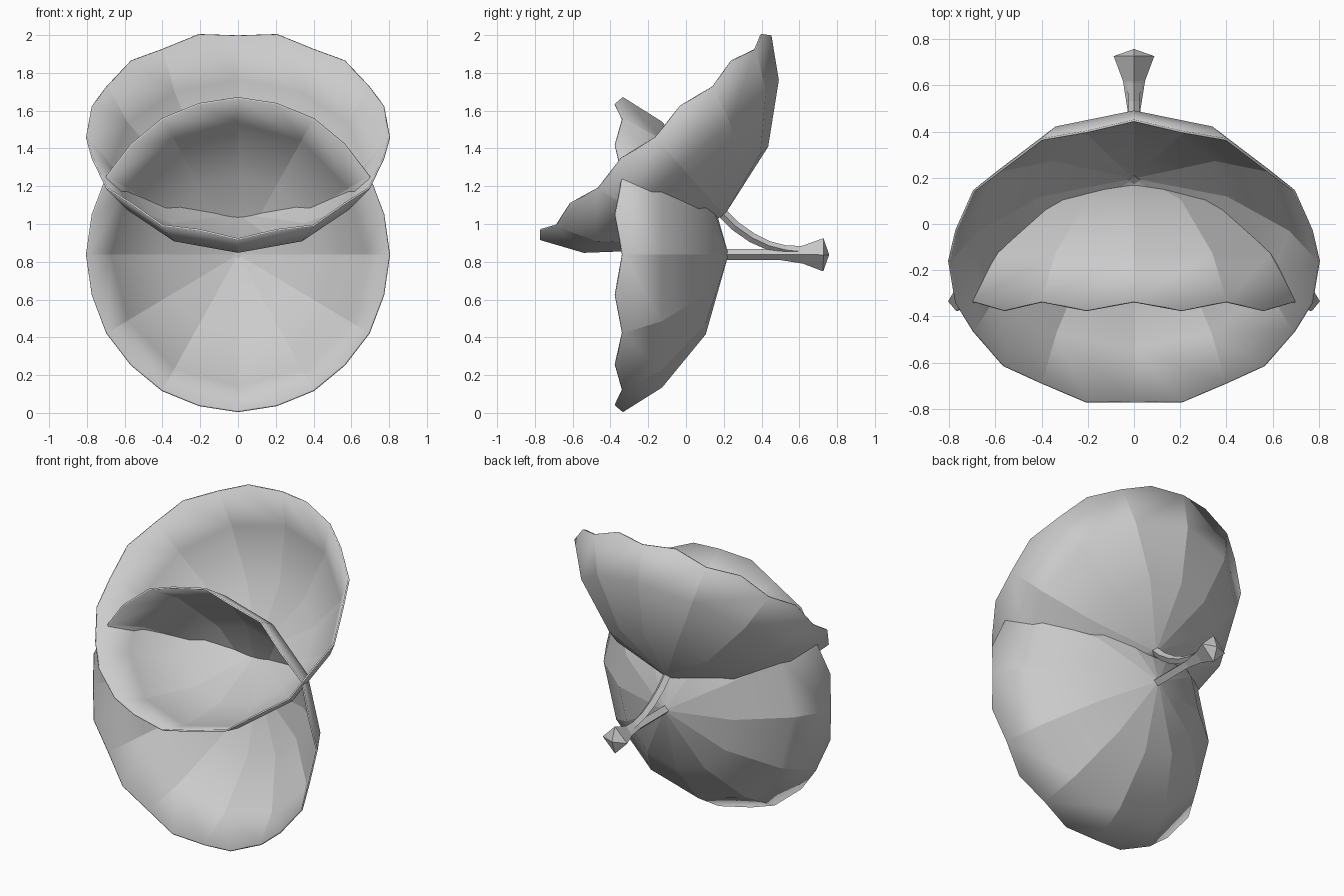
import bpy, bmesh, math
from mathutils import Vector

if "Cube" in bpy.data.objects:
    bpy.data.objects.remove(bpy.data.objects["Cube"])

grey = bpy.data.materials.new("plain grey")
grey.diffuse_color = (0.6, 0.6, 0.6, 1)
grey.use_nodes = True
grey.node_tree.nodes["Principled BSDF"].inputs["Base Color"].default_value = grey.diffuse_color


def finish(name, bm):
    bmesh.ops.recalc_face_normals(bm, faces=bm.faces)
    mesh = bpy.data.meshes.new(name)
    bm.to_mesh(mesh)
    bm.free()
    mesh.materials.append(grey)
    obj = bpy.data.objects.new(name, mesh)
    bpy.context.collection.objects.link(obj)
    return obj


# Thin twelve-panel cup with a scalloped rim
def cup(name, apex, tilt, scale):
    up = Vector((0, math.sin(tilt), math.cos(tilt)))
    axis = Vector((0, -math.cos(tilt), math.sin(tilt)))
    side = Vector((0.965, 0, 0))
    bm = bmesh.new()

    def point(r, depth, step):
        a = math.radians(15 * step)
        return bm.verts.new(Vector(apex) + side * r * math.sin(a)
                            + (up * r * math.cos(a) + axis * depth) * scale)

    tip = bm.verts.new(apex)
    rows = [[point(r, d, 2 * i) for i in range(12)]
            for r, d in ((0.42, 0.12), (0.70, 0.35), (0.83, 0.557))]
    peaks = [point(0.826, 0.595, 2 * i + 1) for i in range(12)]
    for i in range(12):
        j = (i + 1) % 12
        a, b, c = rows
        bm.faces.new((tip, a[i], a[j]))
        bm.faces.new((a[i], b[i], b[j], a[j]))
        bm.faces.new((b[i], c[i], peaks[i], c[j], b[j]))
    for f in bm.faces:
        f.smooth = True
    # panel seams stay crisp
    for i in range(12):
        line = [tip] + [row[i] for row in rows]
        for p, q in zip(line, line[1:]):
            bm.edges.get((p, q)).smooth = False
    obj = finish(name, bm)
    mod = obj.modifiers.new("thickness", 'SOLIDIFY')
    mod.thickness = 0.01
    mod.offset = 0


# Four-sided stalk swept along (y, z, radius) points
def stalk(name, path, end=None):
    bm = bmesh.new()
    rings = []
    for k, (y, z, r) in enumerate(path):
        p, q = path[max(k - 1, 0)], path[min(k + 1, len(path) - 1)]
        t = Vector((0, q[0] - p[0], q[1] - p[1])).normalized()
        n = Vector((0, -t.z, t.y))
        x = Vector((1, 0, 0))
        rings.append([bm.verts.new(Vector((0, y, z)) + d * r) for d in (x, n, -x, -n)])
    for a, b in zip(rings, rings[1:]):
        for i in range(4):
            j = (i + 1) % 4
            bm.faces.new((a[i], a[j], b[j], b[i]))
    bm.faces.new(rings[0])
    if end:
        tip = bm.verts.new(end)
        for i in range(4):
            bm.faces.new((rings[-1][i], rings[-1][(i + 1) % 4], tip))
    else:
        bm.faces.new(rings[-1])
    finish(name, bm)


cup("lower_cup", (0, 0.22, 0.838), 0, 1.0)
cup("upper_cup", (0, 0.2, 1.05), math.radians(48.5), 0.98)

# Straight stalk with flared end, and the curved stalk that joins it
stalk("straight_stalk", [(0.21, 0.838, 0.029), (0.5, 0.838, 0.029), (0.62, 0.838, 0.048),
                         (0.727, 0.837, 0.088)], (0, 0.758, 0.837))
stalk("curved_stalk", [(0.19, 1.06, 0.026), (0.26, 0.99, 0.026), (0.35, 0.927, 0.026),
                       (0.44, 0.885, 0.024), (0.53, 0.862, 0.024), (0.63, 0.852, 0.032),
                       (0.69, 0.845, 0.04)])
